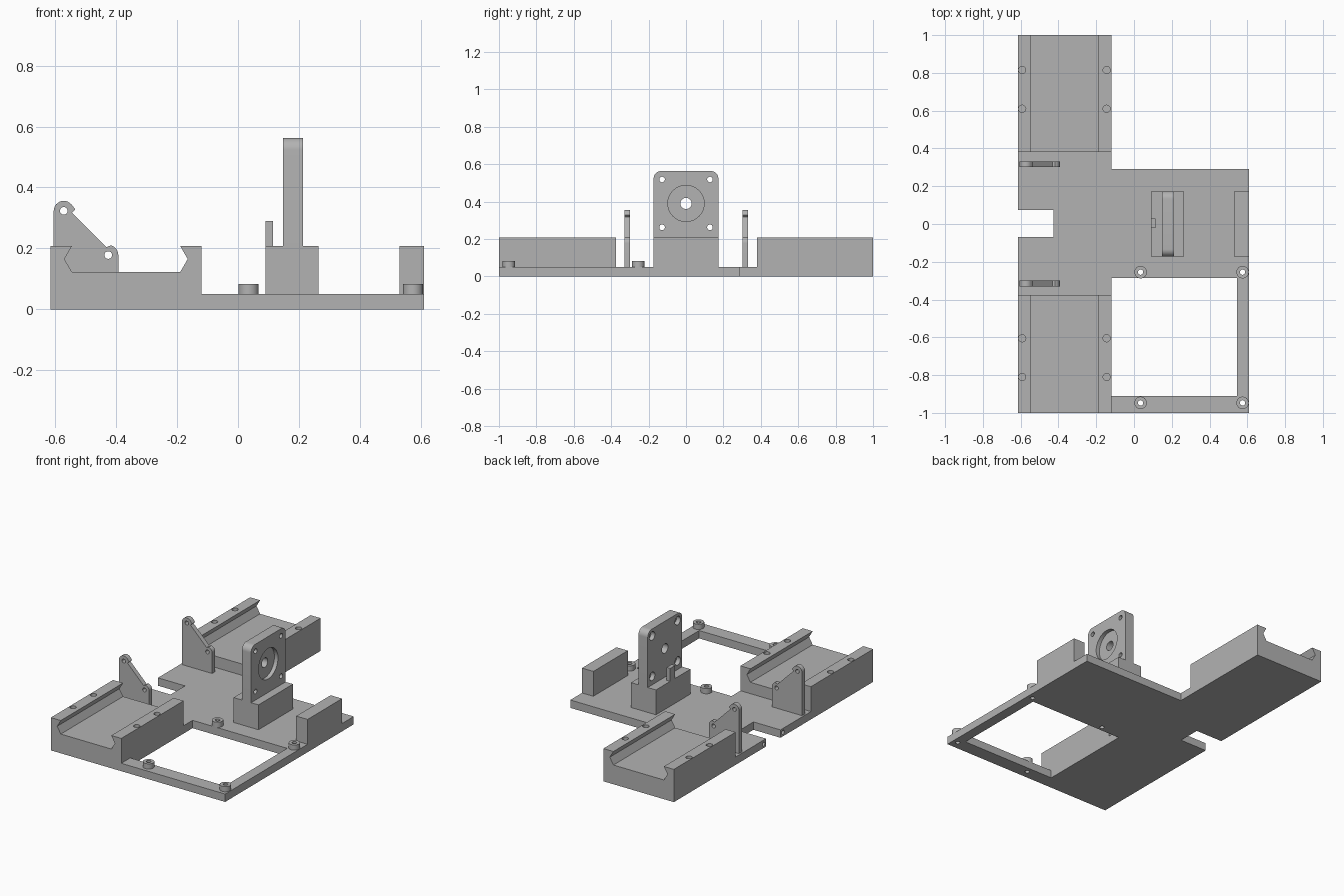
import bpy, bmesh, math
from mathutils import Vector

cube = bpy.data.objects.get("Cube")
if cube:
    bpy.data.objects.remove(cube)

grey = bpy.data.materials.new("plain grey")
grey.use_nodes = True
colour = (0.45, 0.45, 0.45, 1)
grey.diffuse_color = colour
grey.node_tree.nodes["Principled BSDF"].inputs["Base Color"].default_value = colour

# Places a profile point (u, v) at distance w along an axis
PLACE = {
    "x": lambda u, v, w: Vector((w, u, v)),
    "y": lambda u, v, w: Vector((u, w, v)),
    "z": lambda u, v, w: Vector((u, v, w)),
}


def prism(name, profile, axis, start, end):
    """Extrude a closed outline along an axis."""
    bm = bmesh.new()
    face = bm.faces.new([bm.verts.new(PLACE[axis](u, v, start)) for u, v in profile])
    moved = bmesh.ops.extrude_face_region(bm, geom=[face])["geom"]
    bmesh.ops.translate(bm, vec=PLACE[axis](0, 0, end - start),
                        verts=[g for g in moved if isinstance(g, bmesh.types.BMVert)])
    bmesh.ops.recalc_face_normals(bm, faces=bm.faces)
    mesh = bpy.data.meshes.new(name)
    bm.to_mesh(mesh)
    bm.free()
    mesh.materials.append(grey)
    obj = bpy.data.objects.new(name, mesh)
    bpy.context.collection.objects.link(obj)
    return obj


def arc(u, v, r, a0, a1, steps=10):
    angles = [math.radians(a0 + (a1 - a0) * i / steps) for i in range(steps + 1)]
    return [(u + r * math.cos(a), v + r * math.sin(a)) for a in angles]


def cylinder(name, u, v, r, axis, start, end):
    return prism(name, arc(u, v, r, 0, 360, 32)[:-1], axis, start, end)


def rect(u0, u1, v0, v1):
    return [(u0, v0), (u1, v0), (u1, v1), (u0, v1)]


def drill(obj, holes):
    """Cut round holes given as (u, v, radius, axis, start, end)."""
    for hole in holes:
        cutter = cylinder("hole_cutter", *hole)
        cutter.hide_render = True
        mod = obj.modifiers.new("hole", "BOOLEAN")
        mod.operation, mod.solver, mod.object = "DIFFERENCE", "EXACT", cutter
        bpy.context.view_layer.objects.active = obj
        bpy.ops.object.modifier_apply(modifier=mod.name)
        bpy.data.objects.remove(cutter)


def smooth(obj):
    bpy.ops.object.select_all(action="DESELECT")
    obj.select_set(True)
    bpy.context.view_layer.objects.active = obj
    bpy.ops.object.shade_smooth_by_angle(angle=math.radians(30))


LEFT, MID, RIGHT = -0.615, -0.12, 0.61
BASE, TOP = 0.05, 0.208
parts = []

# Base plate with motor notch and open frame
outline = [(LEFT, -0.375), (MID, -0.375), (MID, -0.285), (0.545, -0.285),
           (0.545, -0.91), (MID, -0.91), (MID, -1), (RIGHT, -1), (RIGHT, 0.29),
           (MID, 0.29), (MID, 0.38), (LEFT, 0.38), (LEFT, 0.075),
           (-0.425, 0.075), (-0.425, -0.07), (LEFT, -0.07)]
plate = prism("base_plate", outline, "z", 0, BASE)
posts = [(x, y) for x in (0.035, 0.575) for y in (-0.255, -0.947)]
drill(plate, [(x, y, 0.014, "z", -0.02, 0.1) for x, y in posts])
drill(plate, [(y, 0.025, 0.013, "x", -0.7, -0.5) for y in (-0.095, 0.1)])
parts.append(plate)

# Hollow standoffs on the frame corners
for x, y in posts:
    post = cylinder("standoff", x, y, 0.033, "z", BASE, 0.083)
    drill(post, [(x, y, 0.014, "z", 0, 0.1)])
    parts.append(post)

# Two dovetail rail beds
bed = [(LEFT, 0), (MID, 0), (MID, TOP), (-0.19, TOP), (-0.165, 0.165), (-0.19, 0.122),
       (-0.545, 0.122), (-0.57, 0.165), (-0.545, TOP), (LEFT, TOP)]
for name, y0, y1, rows in (("front_rail_bed", -1, -0.375, (-0.81, -0.605)),
                           ("back_rail_bed", 0.38, 1, (0.61, 0.815))):
    rail = prism(name, bed, "y", y0, y1)
    drill(rail, [(x, y, 0.019, "z", 0.1, 0.25) for x in (-0.592, -0.145) for y in rows])
    parts.append(rail)

# Upright pivot brackets with two eyes
bracket = ([(-0.605, BASE), (-0.393, BASE)] + arc(-0.426, 0.178, 0.033, 0, 75)
           + [(-0.432, 0.204), (-0.545, 0.317), (-0.534, 0.328)]
           + arc(-0.572, 0.323, 0.033, 40, 180))
for name, y in (("front_bracket", -0.33), ("back_bracket", 0.302)):
    ear = prism(name, bracket, "y", y, y + 0.03)
    drill(ear, [(x, z, 0.0125, "y", y - 0.1, y + 0.1)
                for x, z in ((-0.426, 0.178), (-0.572, 0.323))])
    parts.append(ear)

# Motor mount: pedestal, drilled upright plate and small stop
HALF = 0.173
parts.append(prism("mount_pedestal", rect(0.09, 0.265, -HALF, HALF), "z", BASE, TOP))
face = ([(-HALF, TOP), (HALF, TOP)] + arc(HALF - 0.04, 0.523, 0.04, 0, 90)
        + arc(0.04 - HALF, 0.523, 0.04, 90, 180))
mount = prism("motor_mount", face, "x", 0.148, 0.213)
drill(mount, [(0, 0.39, 0.097, "x", 0.188, 0.3), (0, 0.39, 0.03, "x", 0, 0.3)])
for y in (-0.128, 0.128):
    for z in (0.262, 0.518):
        drill(mount, [(y, z, 0.015, "x", 0, 0.3), (y, z, 0.027, "x", 0, 0.175)])
parts.append(mount)
parts.append(prism("mount_stop", rect(0.09, 0.115, -0.02, 0.03), "z", TOP, 0.29))

# Block at the far side of the plate
parts.append(prism("end_block", rect(0.53, RIGHT, -HALF, HALF), "z", BASE, TOP))

for part in parts:
    smooth(part)
